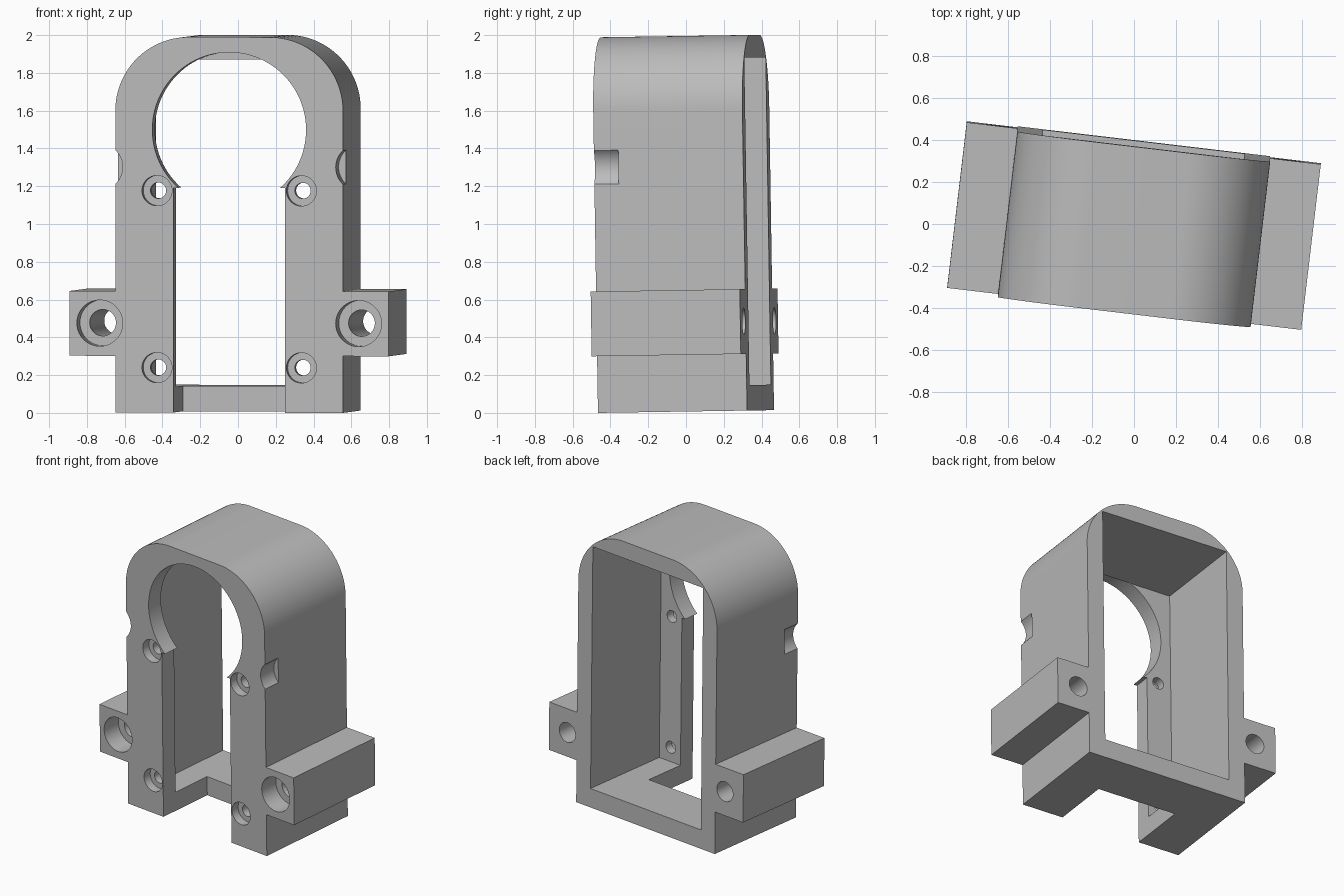
import bpy, bmesh, math
from mathutils import Matrix

cube = bpy.data.objects.get("Cube")
if cube:
    bpy.data.objects.remove(cube, do_unlink=True)

HEIGHT, HALF_W, FLANGE_W, HALF_D = 1.988, 0.607, 0.85, 0.3975
ROUND, FRONT, BACK = 0.39, -HALF_D, HALF_D
OVER = 0.1  # how far cutters reach past the surface

grey = bpy.data.materials.new("light grey plastic")
grey.use_nodes = True
colour = (0.5, 0.5, 0.5, 1)
grey.diffuse_color = colour
grey.node_tree.nodes["Principled BSDF"].inputs["Base Color"].default_value = colour


def prism(name, points, y0, y1):
    """Extrude an x-z outline along y."""
    bm = bmesh.new()
    face = bm.faces.new([bm.verts.new((x, y0, z)) for x, z in points])
    new = bmesh.ops.extrude_face_region(bm, geom=[face])["geom"]
    verts = [v for v in new if isinstance(v, bmesh.types.BMVert)]
    bmesh.ops.translate(bm, verts=verts, vec=(0, y1 - y0, 0))
    bmesh.ops.recalc_face_normals(bm, faces=bm.faces)
    mesh = bpy.data.meshes.new(name)
    bm.to_mesh(mesh)
    bm.free()
    mesh.materials.append(grey)
    obj = bpy.data.objects.new(name, mesh)
    bpy.context.collection.objects.link(obj)
    return obj


def arc(x, z, r, start, end, steps):
    angles = [math.radians(start + (end - start) * i / steps) for i in range(steps + 1)]
    return [(x + r * math.cos(a), z + r * math.sin(a)) for a in angles]


def rect(half, z0, z1):
    return [(-half, z0), (half, z0), (half, z1), (-half, z1)]


def circle(x, z, r, steps=64):
    return arc(x, z, r, 0, 360, steps)[:-1]


# Housing outline: straight sides, mounting ears and rounded shoulders
right_half = [(HALF_W, 0), (HALF_W, 0.3), (FLANGE_W, 0.3), (FLANGE_W, 0.643), (HALF_W, 0.643)]
right_half += arc(HALF_W - ROUND, HEIGHT - ROUND, ROUND, 0, 90, 32)
outline = right_half + [(-x, z) for x, z in reversed(right_half)]
housing = prism("housing", outline, FRONT, BACK)

# Cavity open at the back, front slot running into the floor, round window
cutters = [
    prism("cavity_cutter", rect(0.483, 0.135, 1.868), FRONT + 0.12, BACK + OVER),
    prism("slot_cutter", rect(0.298, -OVER, 1.19), FRONT - OVER, FRONT + 0.43),
    prism("window_cutter", circle(0, 1.498, 0.41, 96), FRONT - OVER, FRONT + 0.12),
]

for side in (-1, 1):
    # Countersunk screw holes in the front plate
    for z in (0.238, 1.175):
        x = side * 0.385
        cutters.append(prism("screw_head_cutter", circle(x, z, 0.08), FRONT - OVER, FRONT + 0.06))
        cutters.append(prism("screw_hole_cutter", circle(x, z, 0.042), FRONT - OVER, FRONT + 0.2))
    # Stepped bolt holes through the ears, matching scallops higher up the sides
    x = side * 0.69
    cutters.append(prism("bolt_head_cutter", circle(x, 0.473, 0.122), FRONT - OVER, FRONT + 0.14))
    cutters.append(prism("bolt_hole_cutter", circle(x, 0.473, 0.07), FRONT - OVER, BACK + OVER))
    cutters.append(prism("scallop_cutter", circle(x, 1.3, 0.122), FRONT - OVER, FRONT + 0.13))

bpy.context.view_layer.objects.active = housing
for cutter in cutters:
    cutter.hide_render = True
    mod = housing.modifiers.new("cut", "BOOLEAN")
    mod.operation, mod.solver, mod.object = "DIFFERENCE", "EXACT", cutter
    bpy.ops.object.modifier_apply(modifier=mod.name)
    bpy.data.objects.remove(cutter, do_unlink=True)

# Slight turn and backward tilt, then rest on the ground
turn = Matrix.Rotation(math.radians(0.9), 4, "X") @ Matrix.Rotation(math.radians(-6.75), 4, "Z")
housing.data.transform(turn)
lowest = min(v.co.z for v in housing.data.vertices)
housing.data.transform(Matrix.Translation((0, 0, -lowest)))

bpy.ops.object.select_all(action="DESELECT")
housing.select_set(True)
bpy.ops.object.shade_smooth_by_angle(angle=math.radians(30))
